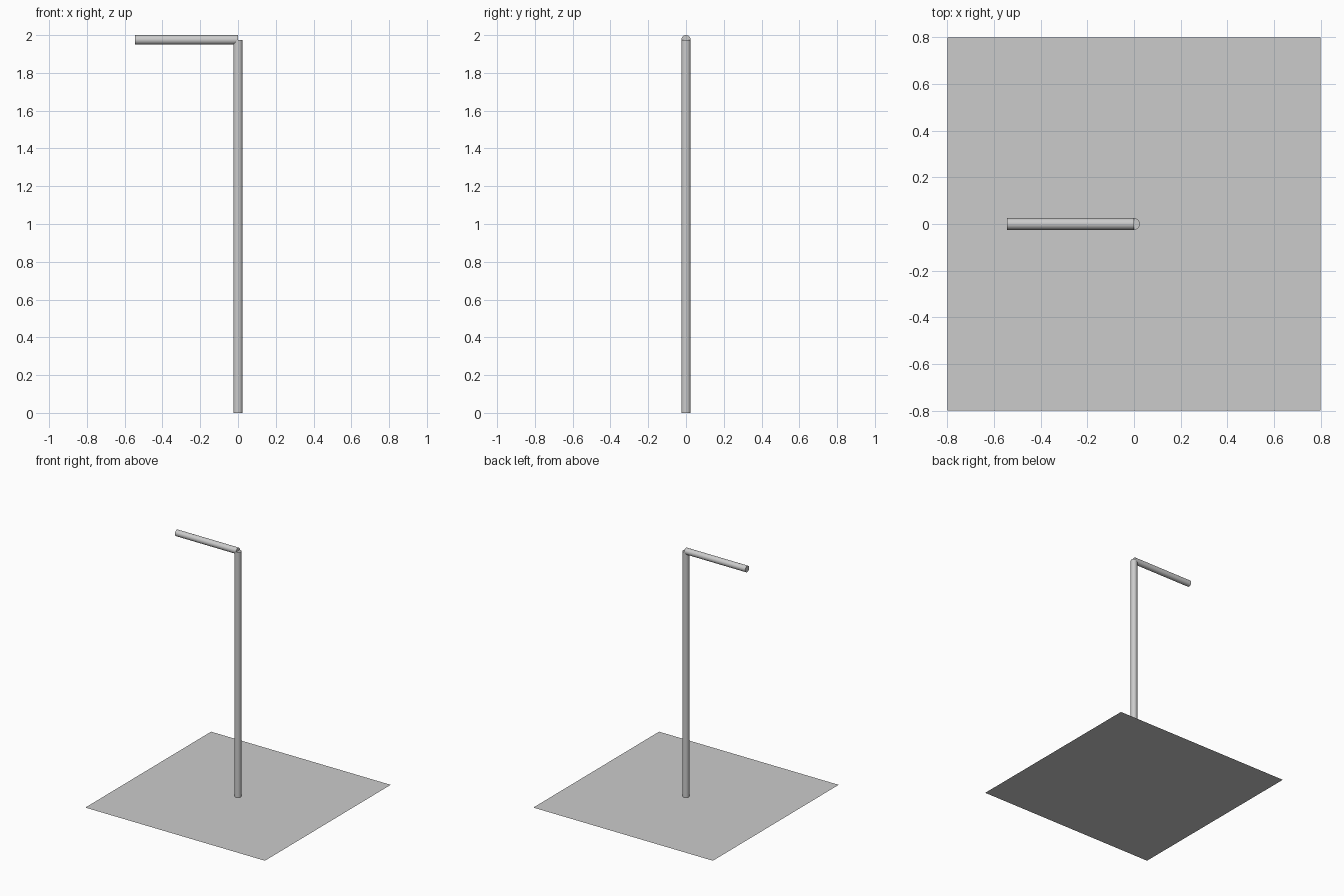
import bpy
import math
from mathutils import Vector

if "Cube" in bpy.data.objects:
    bpy.data.objects.remove(bpy.data.objects["Cube"])

RADIUS = 0.025


def tube(name, start, end):
    """Capped round bar between two points."""
    a, b = Vector(start), Vector(end)
    d = b - a
    bpy.ops.mesh.primitive_cylinder_add(
        vertices=32, radius=RADIUS, depth=d.length, location=(a + b) / 2,
        rotation=d.to_track_quat('Z', 'Y').to_euler())
    obj = bpy.context.object
    obj.name = name
    bpy.ops.object.shade_smooth_by_angle(angle=math.radians(30))
    return obj


# Flat square base sheet
bpy.ops.mesh.primitive_plane_add(size=1.6, location=(0, 0, 0))
bpy.context.object.name = "base_sheet"

# Upright pole and the arm starting at its axis
tube("pole", (0, 0, 0), (0, 0, 1.975))
tube("arm", (0, 0, 1.975), (-0.545, 0, 1.975))
